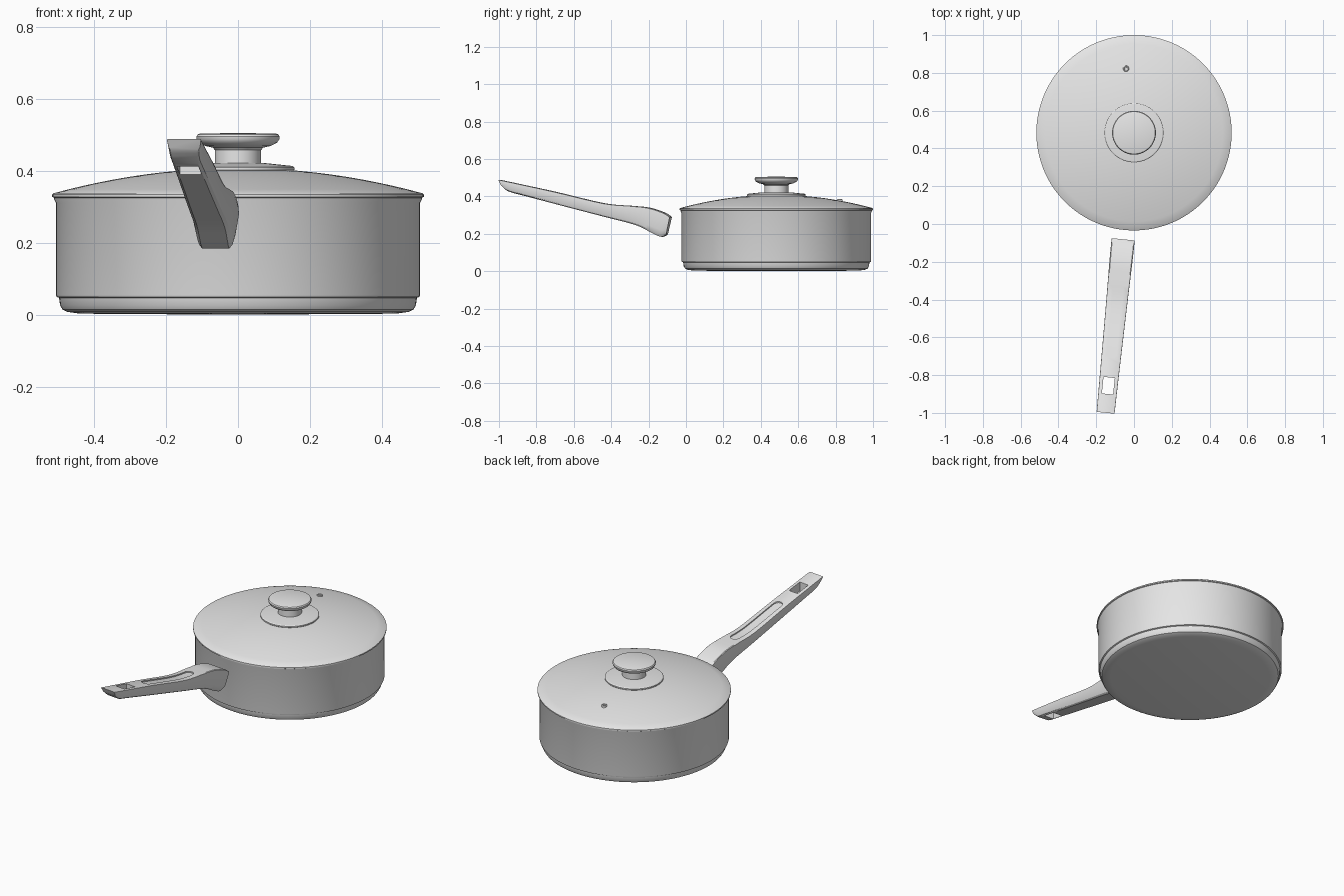
import bpy
import bmesh
import math
from mathutils import Vector

if "Cube" in bpy.data.objects:
    bpy.data.objects.remove(bpy.data.objects["Cube"])

POT_Y = 0.483
HANDLE_TURN = math.radians(-5.8)

grey = bpy.data.materials.new("plain grey")
grey.use_nodes = True
grey.diffuse_color = (0.8, 0.8, 0.8, 1)
grey.node_tree.nodes["Principled BSDF"].inputs["Base Color"].default_value = (0.8, 0.8, 0.8, 1)


def make_object(name, bm, location=(0, POT_Y, 0)):
    bmesh.ops.recalc_face_normals(bm, faces=bm.faces)
    mesh = bpy.data.meshes.new(name)
    bm.to_mesh(mesh)
    bm.free()
    mesh.materials.append(grey)
    obj = bpy.data.objects.new(name, mesh)
    obj.location = location
    bpy.context.collection.objects.link(obj)
    return obj


def smooth(obj, degrees=32):
    obj.data.shade_smooth()
    obj.data.set_sharp_from_angle(angle=math.radians(degrees))


def lathe(name, profile, location=(0, POT_Y, 0), steps=128):
    """Turn a (radius, height) profile around the vertical axis."""
    bm = bmesh.new()
    verts = [bm.verts.new((r, 0, z)) for r, z in profile]
    edges = [bm.edges.new(pair) for pair in zip(verts, verts[1:])]
    bmesh.ops.spin(bm, geom=verts + edges, cent=(0, 0, 0), axis=(0, 0, 1),
                   angle=math.tau, steps=steps)
    bmesh.ops.remove_doubles(bm, verts=bm.verts, dist=1e-5)
    obj = make_object(name, bm, location)
    smooth(obj)
    return obj


def loft(name, rings):
    """Skin a row of closed rings and cap both ends."""
    bm = bmesh.new()
    rows = [[bm.verts.new(p) for p in ring] for ring in rings]
    for a, b in zip(rows, rows[1:]):
        for i in range(len(a)):
            j = (i + 1) % len(a)
            bm.faces.new((a[i], a[j], b[j], b[i]))
    bm.faces.new(rows[0])
    bm.faces.new(rows[-1][::-1])
    obj = make_object(name, bm)
    obj.rotation_euler.z = HANDLE_TURN
    return obj


# Pan body: stepped base, straight wall, flared lip and hollow inside
lathe("pan_body", [
    (0, 0.0), (0.44, 0.003), (0.475, 0.008), (0.488, 0.014), (0.495, 0.026),
    (0.498, 0.047), (0.505, 0.05), (0.507, 0.056), (0.507, 0.312),
    (0.512, 0.322), (0.512, 0.328), (0.498, 0.328), (0.497, 0.06),
    (0.48, 0.03), (0, 0.03)])


# Lid: shallow dome with a thin rim
def dome(r):
    return 0.408 - 0.071 * (r / 0.517) ** 2


radii = [0.513 * i / 12 for i in range(13)]
lathe("lid", [(r, dome(r)) for r in radii]
      + [(0.517, 0.335), (0.517, 0.328), (0.511, 0.325)]
      + [(r, dome(r) - 0.012) for r in reversed(radii[:-1])])

# Knob: collar plate, neck and mushroom top
lathe("knob_collar", [
    (0, 0.395), (0.15, 0.395), (0.157, 0.403), (0.157, 0.41), (0.152, 0.414),
    (0.075, 0.422), (0, 0.422)], steps=96)
lathe("knob", [
    (0, 0.415), (0.064, 0.415), (0.064, 0.458), (0.07, 0.465), (0.092, 0.47),
    (0.108, 0.478), (0.115, 0.488), (0.116, 0.496), (0.112, 0.502),
    (0.106, 0.504), (0, 0.506)], steps=96)

# Steam vent: small raised eyelet
vent_x, vent_y = -0.042, 0.822
vent_z = dome(math.hypot(vent_x, vent_y - POT_Y))
lathe("steam_vent", [
    (0, vent_z + 0.002), (0.007, vent_z + 0.002), (0.008, vent_z + 0.007),
    (0.011, vent_z + 0.009), (0.015, vent_z + 0.006), (0.017, vent_z - 0.008)],
    (vent_x, vent_y, 0), 24)

# Handle stations: distance and height of top, the same of bottom, half widths
stations = [Vector(s) for s in (
    (0.567, 0.29, 0.588, 0.195, 0.062, 0.048),
    (0.602, 0.313, 0.615, 0.184, 0.063, 0.048),
    (0.685, 0.34, 0.665, 0.204, 0.062, 0.049),
    (0.78, 0.35, 0.75, 0.246, 0.06, 0.049),
    (0.925, 0.363, 0.925, 0.292, 0.057, 0.047),
    (1.168, 0.42, 1.168, 0.355, 0.053, 0.044),
    (1.37, 0.464, 1.35, 0.403, 0.05, 0.042),
    (1.46, 0.483, 1.437, 0.427, 0.049, 0.041),
    (1.49, 0.489, 1.475, 0.457, 0.048, 0.042))]


def refine(points, count=4):
    """Pass a smooth curve through the stations."""
    padded = [points[0] * 2 - points[1]] + points + [points[-1] * 2 - points[-2]]
    out = []
    for a, b, c, d in zip(padded, padded[1:], padded[2:], padded[3:]):
        for k in range(count):
            t = k / count
            out.append((b * 2 + (c - a) * t + (a * 2 - b * 5 + c * 4 - d) * t * t
                        + (b * 3 - a - c * 3 + d) * t ** 3) * 0.5)
    return out + [points[-1]]


half = [(0.9, 0), (0.97, 0.025), (1, 0.1), (1, 0.72), (0.94, 0.91), (0.78, 1)]
section = half + [(-s, t) for s, t in reversed(half)]
curve = refine(stations)
rings = []
for ut, zt, ub, zb, wt, wb in curve:
    rings.append([(s * (wt + (wb - wt) * t), -(ut + (ub - ut) * t), zt + (zb - zt) * t)
                  for s, t in section])
handle = loft("handle", rings)


def top_height(u):
    for a, b in zip(curve, curve[1:]):
        if a[0] <= u <= b[0]:
            return a[1] + (b[1] - a[1]) * (u - a[0]) / (b[0] - a[0])


# Thumb groove cutter: shallow rounded slot following the top
start, end, width = 0.8, 1.2, 0.027
groove_rings = []
offsets = [0.001, 0.004, 0.01, 0.018, 0.027]
distances = ([start + o for o in offsets]
             + [start + 0.027 + (end - start - 0.054) * k / 12 for k in range(1, 12)]
             + [end - o for o in reversed(offsets)])
for u in distances:
    inset = max(0, width - min(u - start, end - u))
    w = math.sqrt(max(width ** 2 - inset ** 2, 1e-6))
    z = top_height(u)
    groove_rings.append([(-w, -u, z - 0.007), (w, -u, z - 0.007),
                         (w, -u, z + 0.03), (-w, -u, z + 0.03)])
groove = loft("groove_cutter", groove_rings)

# Hanging hole cutter: rectangular opening near the tip
hole = loft("hole_cutter", [[(-0.03, -u, 0.3), (0.03, -u, 0.3), (0.03, -u, 0.6),
                             (-0.03, -u, 0.6)] for u in (1.302, 1.39)])

for cutter in (groove, hole):
    cutter.hide_render = True
    mod = handle.modifiers.new(cutter.name, "BOOLEAN")
    mod.operation = "DIFFERENCE"
    mod.solver = "EXACT"
    mod.object = cutter

# Bake the cuts and drop the cutters
bpy.context.view_layer.update()
depsgraph = bpy.context.evaluated_depsgraph_get()
cut_mesh = bpy.data.meshes.new_from_object(handle.evaluated_get(depsgraph))
handle.modifiers.clear()
handle.data = cut_mesh
for cutter in (groove, hole):
    bpy.data.objects.remove(cutter)
smooth(handle, 30)
